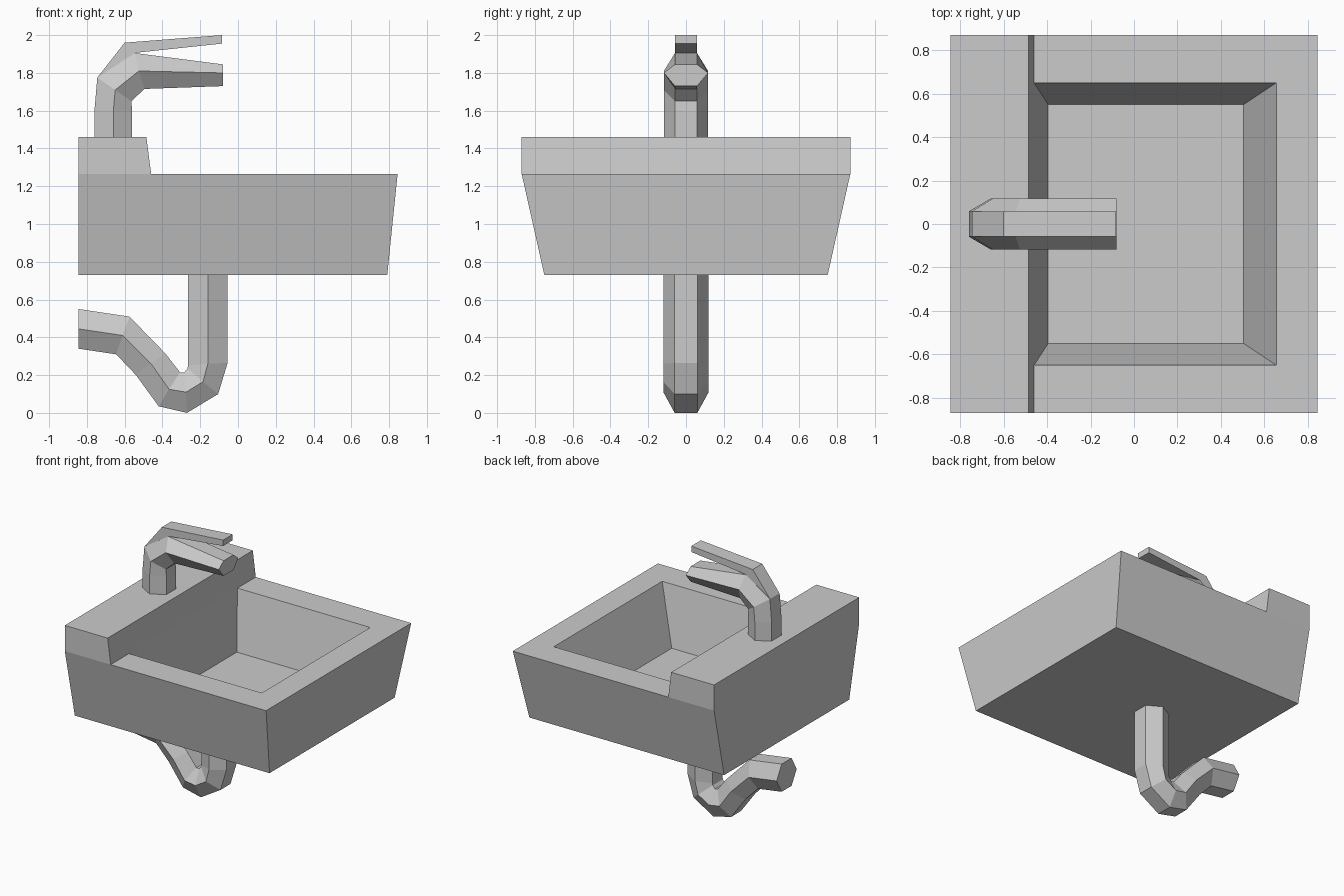
import bpy, bmesh

if "Cube" in bpy.data.objects:
    bpy.data.objects.remove(bpy.data.objects["Cube"])


def finish(bm, name):
    bmesh.ops.recalc_face_normals(bm, faces=bm.faces)
    mesh = bpy.data.meshes.new(name)
    bm.to_mesh(mesh)
    bm.free()
    obj = bpy.data.objects.new(name, mesh)
    bpy.context.collection.objects.link(obj)
    return obj


def hex_tube(name, sections, r):
    """Six-sided tube in the XZ plane; each section is outer, middle, inner (x, z)."""
    bm = bmesh.new()
    rings = []
    for (ox, oz), (mx, mz), (ix, iz) in sections:
        pts = [(ox, -r / 2, oz), (ox, r / 2, oz), (mx, r, mz),
               (ix, r / 2, iz), (ix, -r / 2, iz), (mx, -r, mz)]
        rings.append([bm.verts.new(p) for p in pts])
    for a, b in zip(rings, rings[1:]):
        for i in range(6):
            j = (i + 1) % 6
            bm.faces.new((a[i], a[j], b[j], b[i]))
    bm.faces.new(rings[0])
    bm.faces.new(rings[-1])
    return finish(bm, name)


def extruded_profile(name, profile, half):
    bm = bmesh.new()
    a = [bm.verts.new((x, -half, z)) for x, z in profile]
    b = [bm.verts.new((x, half, z)) for x, z in profile]
    bm.faces.new(a)
    bm.faces.new(b)
    for i in range(len(a)):
        j = (i + 1) % len(a)
        bm.faces.new((a[i], a[j], b[j], b[i]))
    return finish(bm, name)


def build_basin():
    """Tapered basin with recessed bowl and raised ledge, symmetric in y."""
    bm = bmesh.new()

    def pair(x, y, z):
        return bm.verts.new((x, -y, z)), bm.verts.new((x, y, z))

    def sides(*pairs):
        for k in (0, 1):
            bm.faces.new([p[k] for p in pairs])

    def across(p, q):
        bm.faces.new((p[0], p[1], q[1], q[0]))

    base_back, base_front = pair(-.845, .75, .73), pair(.79, .75, .73)
    top_back, top_front = pair(-.845, .87, 1.265), pair(.845, .87, 1.265)
    step = pair(-.46, .87, 1.265)
    ledge_back, ledge_front = pair(-.845, .87, 1.46), pair(-.485, .87, 1.46)
    rim_back, rim_front = pair(-.46, .65, 1.265), pair(.655, .65, 1.265)
    floor_back, floor_front = pair(-.395, .55, .835), pair(.505, .55, .835)

    # outer shell
    sides(base_back, base_front, top_front, step, top_back)
    across(base_back, base_front)
    across(base_front, top_front)
    across(base_back, top_back)
    # ledge
    sides(top_back, step, ledge_front, ledge_back)
    across(top_back, ledge_back)
    across(ledge_back, ledge_front)
    bm.faces.new((ledge_front[0], ledge_front[1], step[1],
                  rim_back[1], rim_back[0], step[0]))
    # rim and bowl
    sides(step, top_front, rim_front, rim_back)
    across(rim_front, top_front)
    sides(rim_back, floor_back, floor_front, rim_front)
    across(rim_back, floor_back)
    across(floor_back, floor_front)
    across(floor_front, rim_front)
    return finish(bm, "basin")


build_basin()

# drain pipe with trap bend
hex_tube("drain_pipe", [
    ((-.055, .73), (-.16, .73), (-.265, .73)),
    ((-.055, .265), (-.16, .26), (-.265, .25)),
    ((-.105, .10), (-.185, .165), (-.267, .235)),
    ((-.27, .0), (-.275, .11), (-.285, .213)),
    ((-.42, .035), (-.365, .125), (-.307, .215)),
    ((-.54, .20), (-.46, .26), (-.385, .315)),
    ((-.645, .31), (-.61, .41), (-.575, .51)),
    ((-.845, .34), (-.845, .445), (-.845, .55)),
], .12)

# curved spout
hex_tube("spout", [
    ((-.76, 1.46), (-.66, 1.46), (-.56, 1.46)),
    ((-.76, 1.60), (-.66, 1.60), (-.56, 1.60)),
    ((-.745, 1.775), (-.65, 1.71), (-.565, 1.65)),
    ((-.545, 1.905), (-.525, 1.81), (-.495, 1.715)),
    ((-.08, 1.845), (-.08, 1.80), (-.08, 1.73)),
], .117)

# lever on top of the spout
extruded_profile("lever_handle", [
    (-.745, 1.775), (-.60, 1.96), (-.085, 2.0),
    (-.085, 1.955), (-.51, 1.91), (-.545, 1.905)], .057)
